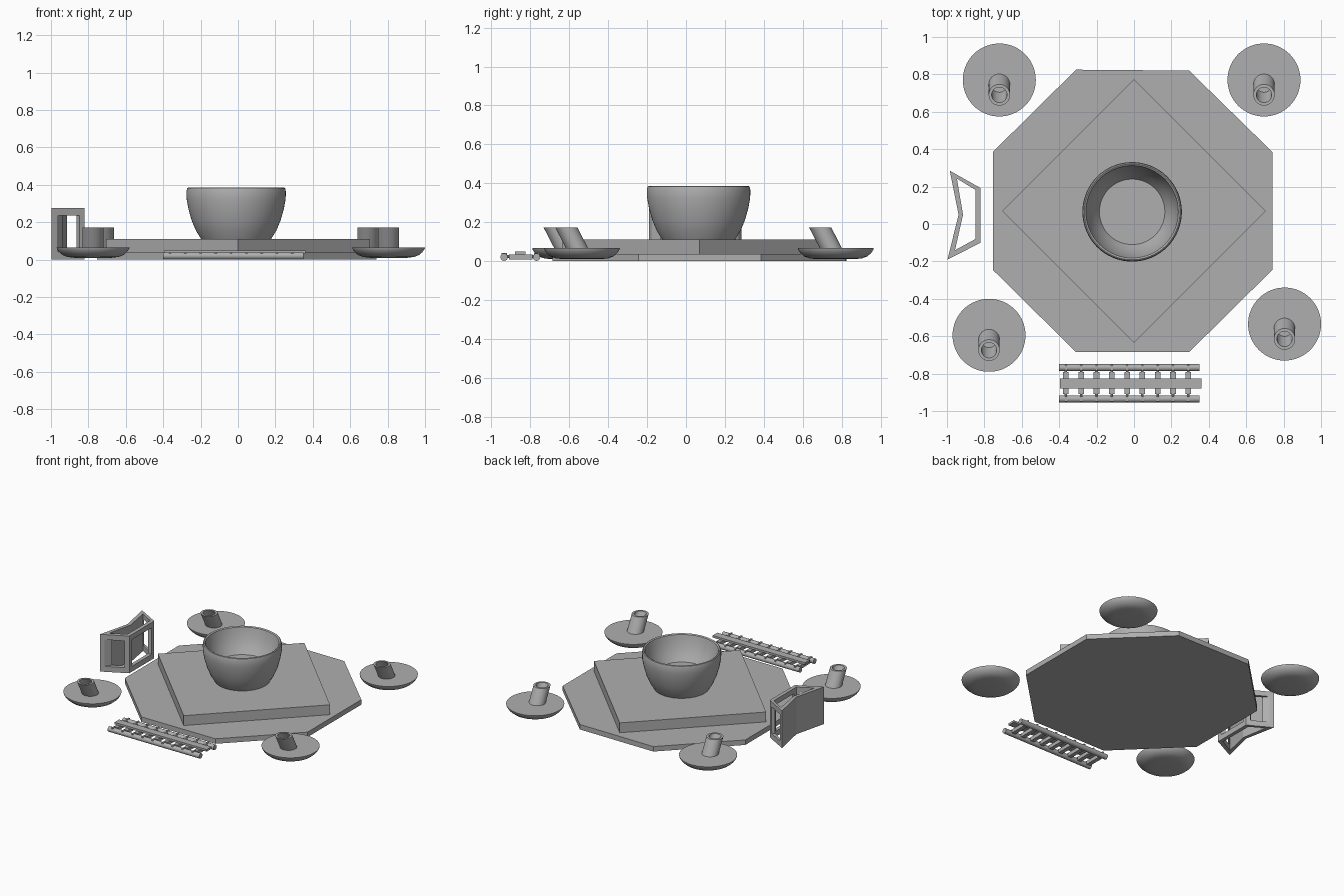
import bpy, bmesh, math
from mathutils import Matrix, Vector

cube = bpy.data.objects.get("Cube")
if cube:
    bpy.data.objects.remove(cube, do_unlink=True)

gray = bpy.data.materials.new("plain gray")
gray.use_nodes = True
gray.diffuse_color = (0.43, 0.43, 0.43, 1)
gray.node_tree.nodes["Principled BSDF"].inputs["Base Color"].default_value = gray.diffuse_color


def finish(name, bm, smooth=False):
    bmesh.ops.recalc_face_normals(bm, faces=bm.faces)
    mesh = bpy.data.meshes.new(name)
    bm.to_mesh(mesh)
    bm.free()
    mesh.materials.append(gray)
    obj = bpy.data.objects.new(name, mesh)
    bpy.context.collection.objects.link(obj)
    if smooth:
        bpy.ops.object.select_all(action='DESELECT')
        obj.select_set(True)
        bpy.context.view_layer.objects.active = obj
        bpy.ops.object.shade_smooth_by_angle(angle=math.radians(40))
    return obj


def add_prism(bm, outline, z0, z1):
    low = [bm.verts.new((x, y, z0)) for x, y in outline]
    high = [bm.verts.new((x, y, z1)) for x, y in outline]
    bm.faces.new(low)
    bm.faces.new(high)
    n = len(outline)
    for i in range(n):
        j = (i + 1) % n
        bm.faces.new((low[i], low[j], high[j], high[i]))


def add_box(bm, x0, x1, y0, y1, z0, z1):
    add_prism(bm, [(x0, y0), (x1, y0), (x1, y1), (x0, y1)], z0, z1)


def add_rod(bm, a, b, radius, sides=16):
    a, b = Vector(a), Vector(b)
    turn = Vector((0, 0, 1)).rotation_difference(b - a).to_matrix().to_4x4()
    bmesh.ops.create_cone(bm, cap_ends=True, segments=sides, radius1=radius, radius2=radius,
                          depth=(b - a).length, matrix=Matrix.Translation((a + b) / 2) @ turn)


def lathe(name, rings, steps=64, closed=False):
    """Stack circles given as (radius, z, centre x, centre y); radius 0 makes a pole."""
    bm = bmesh.new()
    loops = []
    for r, z, cx, cy in rings:
        count = steps if r else 1
        loops.append([bm.verts.new((cx + r * math.cos(math.tau * k / steps),
                                    cy + r * math.sin(math.tau * k / steps), z))
                      for k in range(count)])
    pairs = list(zip(loops, loops[1:]))
    if closed:
        pairs.append((loops[-1], loops[0]))
    for a, b in pairs:
        for k in range(steps):
            m = (k + 1) % steps
            corners = [a[k % len(a)], a[m % len(a)], b[m % len(b)], b[k % len(b)]]
            bm.faces.new(list(dict.fromkeys(corners)))
    return finish(name, bm, True)


# Octagonal ground slab
bm = bmesh.new()
add_prism(bm, [(-0.31, 0.825), (0.295, 0.82), (0.74, 0.385), (0.74, -0.245),
               (0.295, -0.685), (-0.31, -0.685), (-0.755, -0.245), (-0.755, 0.385)], 0, 0.037)
finish("octagon_slab", bm)

# Square slab turned to a diamond
bm = bmesh.new()
add_prism(bm, [(-0.705, 0.07), (0, -0.635), (0.705, 0.07), (0, 0.775)], 0.037, 0.11)
finish("diamond_slab", bm)

# Bowl
bowl = [(0, 0.11), (0.187, 0.11), (0.215, 0.155), (0.238, 0.21), (0.255, 0.27), (0.265, 0.325),
        (0.266, 0.365), (0.262, 0.382), (0.256, 0.386), (0.247, 0.38), (0.24, 0.35),
        (0.225, 0.3), (0.202, 0.25), (0.175, 0.21), (0, 0.21)]
lathe("bowl", [(r, z, -0.01, 0.065) for r, z in bowl])

# Round dishes, each with a slanted tube
dish = [(0, 0.01), (0.1, 0.01), (0.135, 0.014), (0.162, 0.024), (0.182, 0.041),
        (0.193, 0.058), (0.195, 0.066), (0, 0.066)]
spots = {"back_right": (-0.72, 0.77), "back_left": (0.695, 0.77),
         "front_right": (-0.775, -0.595), "front_left": (0.805, -0.535)}
for place, (x, y) in spots.items():
    lathe(place + "_dish", [(r, z, x, y) for r, z in dish])
    top, base = y - 0.08, y - 0.022
    lathe(place + "_tube", [(0.057, 0.06, x, base), (0.057, 0.172, x, top),
                            (0.041, 0.172, x, top), (0.041, 0.06, x, base)], 32, True)

# Ladder rails and rungs
bm = bmesh.new()
for y in (-0.768, -0.935):
    add_rod(bm, (-0.4, y, 0.02), (0.35, y, 0.02), 0.019)
for i in range(9):
    x = -0.364 + i * 0.0818
    add_box(bm, x - 0.015, x + 0.015, -0.91, -0.79, 0.008, 0.034)
    add_rod(bm, (x, -0.95, 0.024), (x, -0.753, 0.024), 0.007, 8)
    for y in (-0.768, -0.935):
        add_box(bm, x - 0.006, x + 0.006, y - 0.014, y + 0.014, 0.02, 0.042)
finish("ladder", bm, True)

# Plank lying along the ladder
bm = bmesh.new()
add_box(bm, -0.395, 0.36, -0.88, -0.825, 0.034, 0.049)
finish("ladder_plank", bm)

# Notched frame: two solid walls and three sides with windows
outer = [(-0.997, -0.19), (-0.82, -0.1), (-0.82, 0.192), (-0.985, 0.285), (-0.938, 0.05)]
inner = [(-0.957, -0.14), (-0.847, -0.08), (-0.847, 0.182), (-0.947, 0.243), (-0.914, 0.05)]


def between(a, b, t):
    return tuple(Vector(a).lerp(Vector(b), t))


bm = bmesh.new()
for i in range(5):
    j = (i + 1) % 5

    def part(t0, t1, z0, z1):
        add_prism(bm, [between(outer[i], outer[j], t0), between(outer[i], outer[j], t1),
                       between(inner[i], inner[j], t1), between(inner[i], inner[j], t0)], z0, z1)
    if i > 2:
        part(0, 1, 0, 0.275)
    else:
        post = 0.1 if i == 1 else 0.16
        part(0, 1, 0.237, 0.275)
        part(0, 1, 0, 0.04)
        part(0, post, 0.04, 0.237)
        part(1 - post, 1, 0.04, 0.237)
finish("notched_frame", bm)
